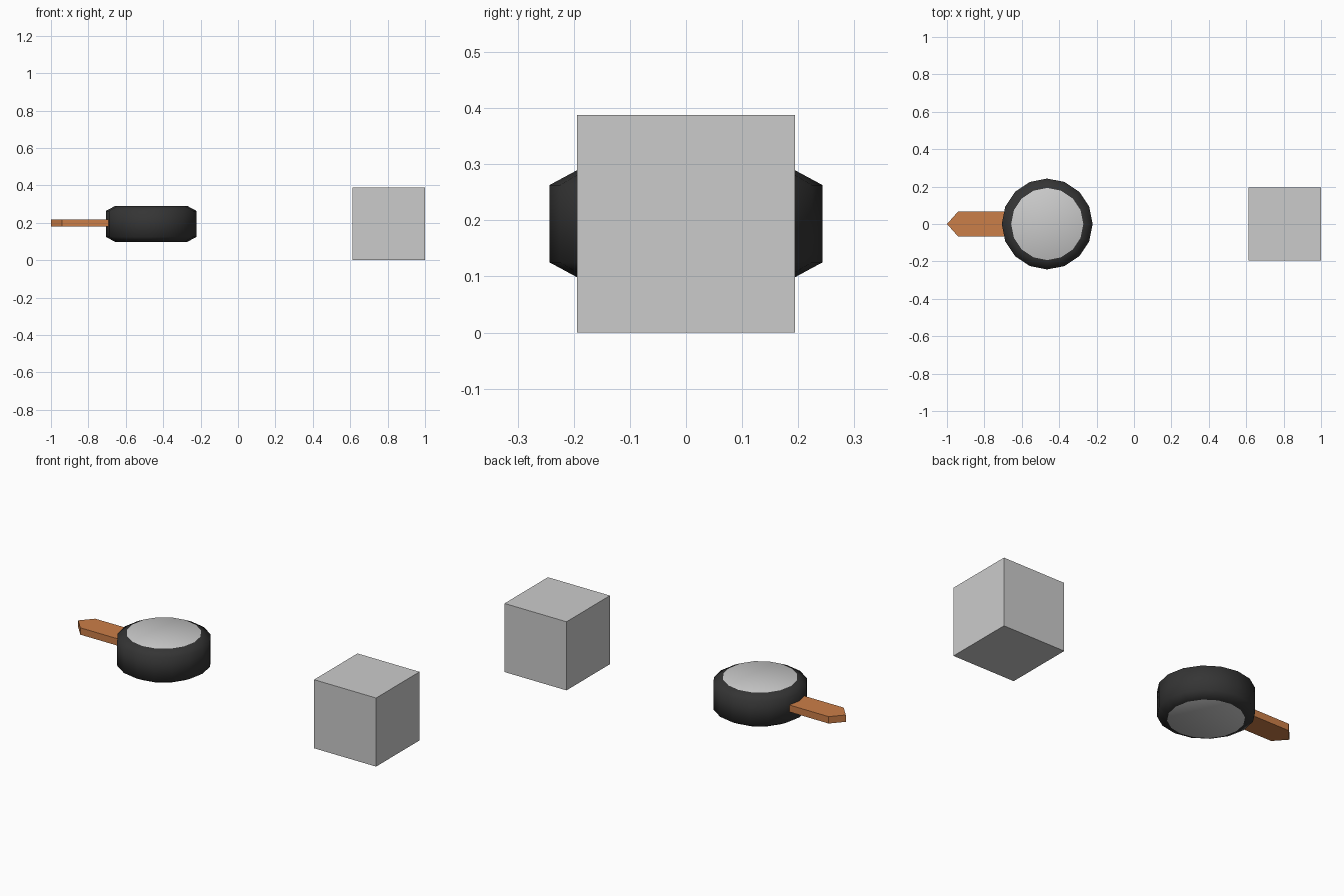
import bpy, bmesh
from math import cos, sin, tau

if "Cube" in bpy.data.objects:
    bpy.data.objects.remove(bpy.data.objects["Cube"])


def material(name, rgb):
    m = bpy.data.materials.new(name)
    m.diffuse_color = (*rgb, 1)
    m.use_nodes = True
    m.node_tree.nodes["Principled BSDF"].inputs["Base Color"].default_value = m.diffuse_color
    return m


def add_object(name, bm, mats=(), smooth=False):
    bmesh.ops.recalc_face_normals(bm, faces=bm.faces)
    for f in bm.faces:
        f.smooth = smooth
    mesh = bpy.data.meshes.new(name)
    bm.to_mesh(mesh)
    bm.free()
    for m in mats:
        mesh.materials.append(m)
    ob = bpy.data.objects.new(name, mesh)
    bpy.context.collection.objects.link(ob)
    return ob


dark = material("rubber", (0.035, 0.035, 0.035))
light = material("hub_grey", (0.55, 0.55, 0.55))
orange = material("orange", (0.6, 0.21, 0.065))

# Wheel: 16-sided profile of (radius, z) rings, closed by grey hub faces
SIDES = 16
profile = [(0.193, 0.098), (0.243, 0.125), (0.243, 0.263), (0.193, 0.29)]
bm = bmesh.new()
rings = [[bm.verts.new((-0.464 + r * cos(tau * i / SIDES), r * sin(tau * i / SIDES), z))
          for i in range(SIDES)] for r, z in profile]
for low, high in zip(rings, rings[1:]):
    for i in range(SIDES):
        j = (i + 1) % SIDES
        bm.faces.new((low[i], low[j], high[j], high[i]))
for ring in (rings[0], rings[-1]):
    bm.faces.new(ring).material_index = 1
add_object("wheel", bm, (dark, light), smooth=True)

# Pointed paddle: flat outline extruded upward
outline = [(-1, 0), (-0.94, -0.067), (-0.66, -0.067), (-0.66, 0.067), (-0.94, 0.067)]
bm = bmesh.new()
face = bm.faces.new([bm.verts.new((x, y, 0.179)) for x, y in outline])
ext = bmesh.ops.extrude_face_region(bm, geom=[face])
bmesh.ops.translate(bm, vec=(0, 0, 0.039),
                    verts=[v for v in ext["geom"] if isinstance(v, bmesh.types.BMVert)])
add_object("pointed_paddle", bm, (orange,))

# Separate block
bm = bmesh.new()
bmesh.ops.create_cube(bm, size=0.388)
block = add_object("block", bm)
block.location = (0.806, 0, 0.194)
